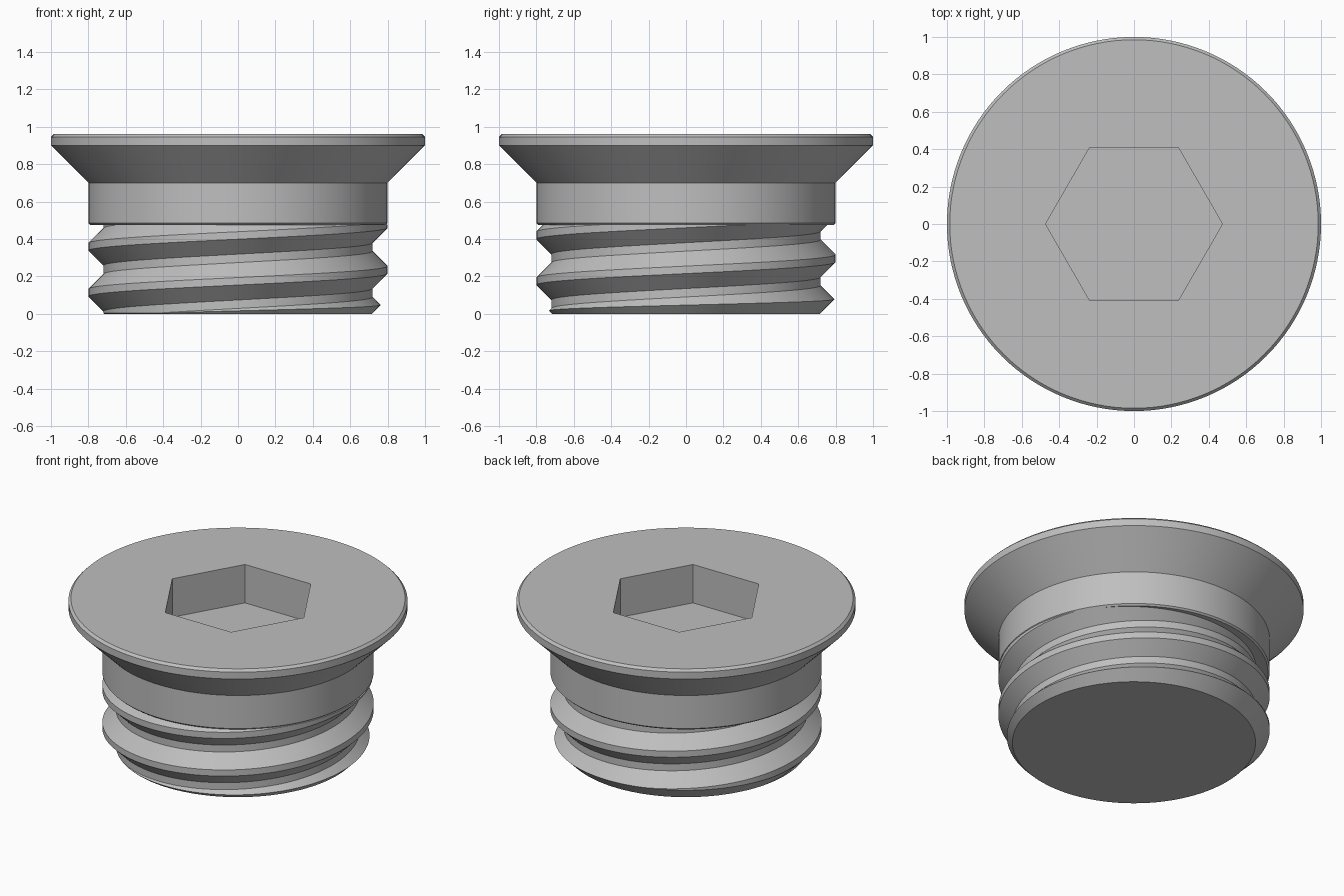
import bpy, bmesh
from math import cos, sin, pi, radians

SEGMENTS = 128
PITCH = 0.245
ROOT, CREST = 0.72, 0.80

if "Cube" in bpy.data.objects:
    bpy.data.objects.remove(bpy.data.objects["Cube"], do_unlink=True)

steel = bpy.data.materials.new("plain_grey")
steel.use_nodes = True
grey = (0.52, 0.52, 0.52, 1)
steel.diffuse_color = grey
steel.node_tree.nodes["Principled BSDF"].inputs["Base Color"].default_value = grey


def make_object(name, bm):
    bmesh.ops.recalc_face_normals(bm, faces=bm.faces[:])
    mesh = bpy.data.meshes.new(name)
    bm.to_mesh(mesh)
    bm.free()
    obj = bpy.data.objects.new(name, mesh)
    bpy.context.collection.objects.link(obj)
    mesh.materials.append(steel)
    return obj


def lathe(name, profile):
    """Closed solid of revolution from (radius, height) points."""
    bm = bmesh.new()
    rings = [[bm.verts.new((r * cos(a), r * sin(a), z))
              for a in (2 * pi * i / SEGMENTS for i in range(SEGMENTS))]
             for r, z in profile]
    for low, high in zip(rings, rings[1:]):
        for i in range(SEGMENTS):
            j = (i + 1) % SEGMENTS
            bm.faces.new((low[i], low[j], high[j], high[i]))
    bm.faces.new(rings[0][::-1])
    bm.faces.new(rings[-1])
    return make_object(name, bm)


def activate(obj):
    bpy.ops.object.select_all(action='DESELECT')
    obj.select_set(True)
    bpy.context.view_layer.objects.active = obj


def cut(obj, tool, operation):
    """Apply a boolean and remove its helper."""
    tool.hide_render = True
    mod = obj.modifiers.new("cut", 'BOOLEAN')
    mod.object, mod.operation, mod.solver = tool, operation, 'EXACT'
    activate(obj)
    bpy.ops.object.modifier_apply(modifier=mod.name)
    bpy.data.objects.remove(tool, do_unlink=True)


def helical_thread(name):
    """Right-handed trapezoid thread, longer than needed at both ends."""
    section = [(-0.10, ROOT), (-0.02, CREST), (0.02, CREST), (0.10, ROOT)]
    step = len(section)
    bm = bmesh.new()
    columns = []
    for i in range(SEGMENTS):
        a = 2 * pi * i / SEGMENTS
        base = 0.235 + PITCH * i / SEGMENTS
        columns.append([bm.verts.new((r * cos(a), r * sin(a), base + PITCH * k + dz))
                        for k in range(-2, 3) for dz, r in section])
    count = len(columns[0])
    for i in range(SEGMENTS):
        # the last column meets the first one a full turn higher
        shift = step if i == SEGMENTS - 1 else 0
        here, there = columns[i], columns[(i + 1) % SEGMENTS]
        for j in range(count - 1 - shift):
            bm.faces.new((here[j], there[j + shift], there[j + shift + 1], here[j + 1]))
    # the last column's spare points carry no faces
    bmesh.ops.delete(bm, geom=[v for v in bm.verts if not v.link_faces], context='VERTS')
    # close both ends with fans to the axis
    rim = [e for e in bm.edges if e.is_boundary]
    for below, z in ((True, -0.4), (False, 1.1)):
        apex = bm.verts.new((0, 0, z))
        for e in rim:
            if (e.verts[0].co.z < 0.2) == below:
                bm.faces.new((e.verts[0], e.verts[1], apex))
    return make_object(name, bm)


# Threaded shaft, trimmed to length with a lead-in chamfer
shaft = helical_thread("threaded_shaft")
envelope = lathe("shaft_envelope", [(0.717, 0), (0.81, 0.093), (0.81, 0.477)])
cut(shaft, envelope, 'INTERSECT')

# Plain neck, countersunk flange and hexagon socket
head = lathe("neck_and_flange", [(0.79, 0.475), (0.80, 0.485), (0.80, 0.70),
                                 (1.0, 0.90), (1.0, 0.945), (0.985, 0.96)])
bpy.ops.mesh.primitive_cylinder_add(vertices=6, radius=0.473, depth=0.5,
                                    location=(0, 0, 0.96), rotation=(0, 0, radians(30)))
socket = bpy.context.object
socket.name = "socket_cutter"
socket.data.materials.append(steel)
cut(head, socket, 'DIFFERENCE')

for part in (shaft, head):
    activate(part)
    bpy.ops.object.shade_smooth_by_angle(angle=radians(30))
